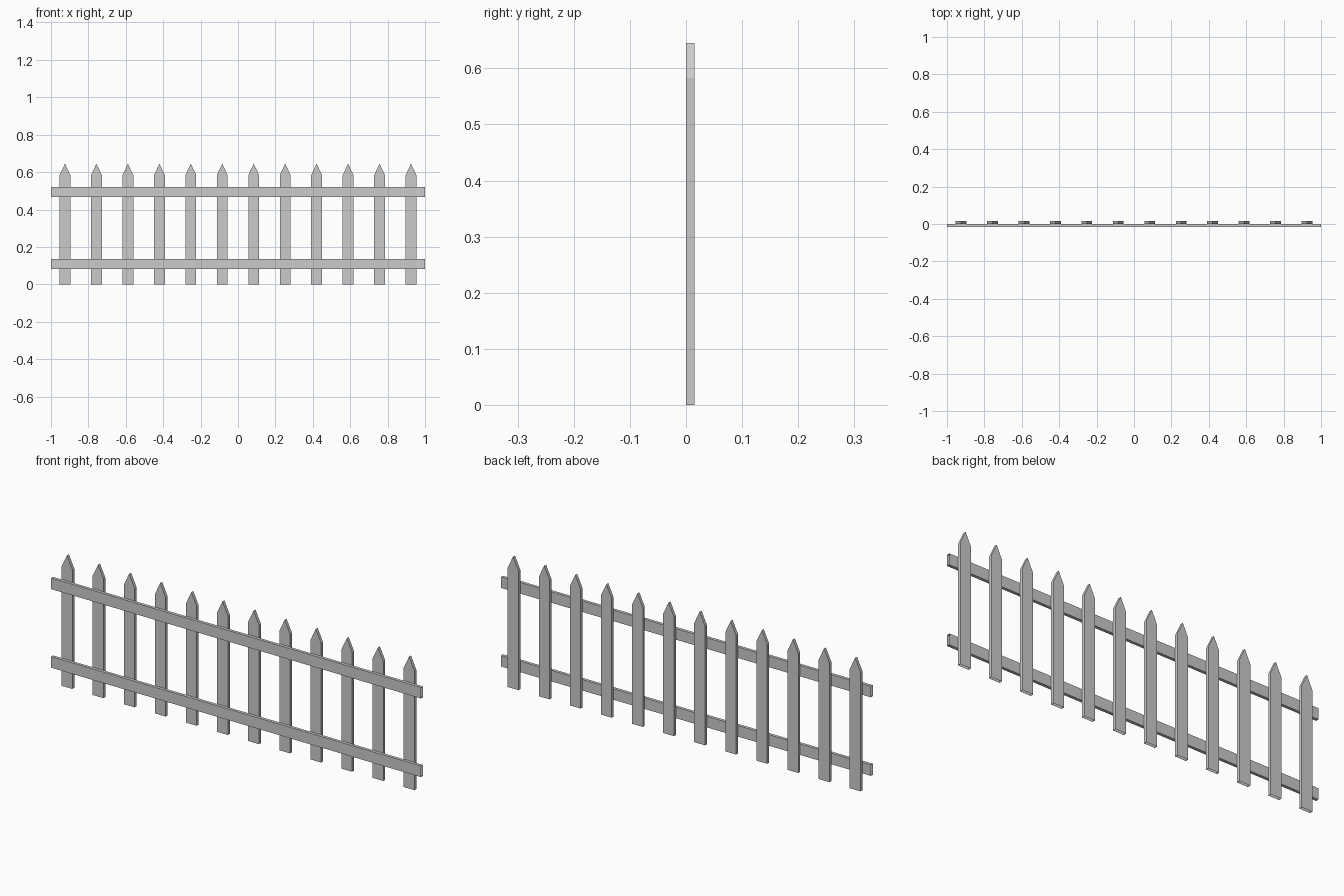
import bpy
import bmesh

if "Cube" in bpy.data.objects:
    bpy.data.objects.remove(bpy.data.objects["Cube"])

T = 0.015            # board thickness
PICKETS = 12
REACH = 0.925        # centre of the outermost pickets


def prism(name, profile, direction, skip):
    """Extrude a closed profile along a direction, leaving the skipped sides open."""
    bm = bmesh.new()
    face = bm.faces.new([bm.verts.new(p) for p in profile])
    res = bmesh.ops.extrude_face_region(bm, geom=[face], use_keep_orig=True)
    verts = [g for g in res["geom"] if isinstance(g, bmesh.types.BMVert)]
    bmesh.ops.translate(bm, verts=verts, vec=direction)
    bmesh.ops.recalc_face_normals(bm, faces=bm.faces)
    hidden = [f for f in bm.faces if skip(f.normal)]
    bmesh.ops.delete(bm, geom=hidden, context='FACES_ONLY')
    mesh = bpy.data.meshes.new(name)
    bm.to_mesh(mesh)
    bm.free()
    obj = bpy.data.objects.new(name, mesh)
    bpy.context.collection.objects.link(obj)
    return obj


# Pointed pickets behind the rails, open at the foot
w = 0.029
outline = [(-w, 0), (w, 0), (w, 0.583), (0, 0.645), (-w, 0.583)]
first = prism("picket_01", [(x, 0, z) for x, z in outline], (0, T, 0),
              lambda n: n.z < -0.9)
first.location.x = -REACH
for i in range(1, PICKETS):
    picket = bpy.data.objects.new(f"picket_{i + 1:02d}", first.data)
    picket.location.x = -REACH + 2 * REACH * i / (PICKETS - 1)
    bpy.context.collection.objects.link(picket)

# Two long rails across the front, open at the ends
for name, z0 in (("lower_rail", 0.082), ("upper_rail", 0.466)):
    z1 = z0 + 0.054
    section = [(-1, -T, z0), (-1, 0, z0), (-1, 0, z1), (-1, -T, z1)]
    prism(name, section, (2, 0, 0), lambda n: abs(n.x) > 0.9)
